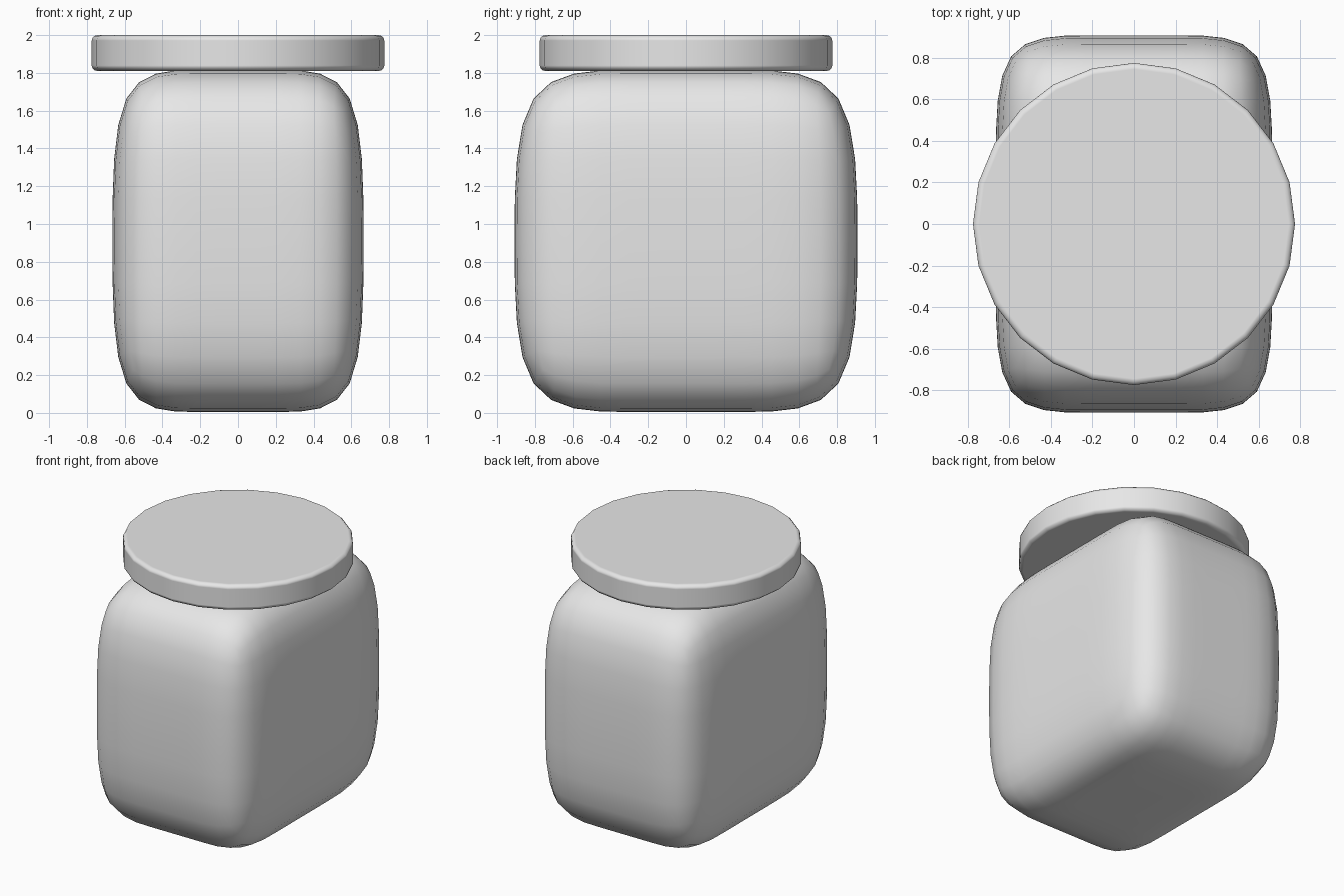
import bpy
import bmesh
from mathutils import Matrix, Vector

old = bpy.data.objects.get("Cube")
if old:
    bpy.data.objects.remove(old, do_unlink=True)

# One plain grey for the whole jar
grey = bpy.data.materials.new("light_grey")
grey.use_nodes = True
colour = (0.8, 0.8, 0.8, 1)
grey.diffuse_color = colour
grey.node_tree.nodes["Principled BSDF"].inputs["Base Color"].default_value = colour


def add_object(name, bm):
    bmesh.ops.recalc_face_normals(bm, faces=bm.faces)
    mesh = bpy.data.meshes.new(name)
    bm.to_mesh(mesh)
    bm.free()
    mesh.materials.append(grey)
    mesh.shade_smooth()
    obj = bpy.data.objects.new(name, mesh)
    bpy.context.collection.objects.link(obj)
    return obj


def cut(bm, co, normal):
    bmesh.ops.bisect_plane(bm, geom=bm.verts[:] + bm.edges[:] + bm.faces[:],
                           plane_co=co, plane_no=normal)


# Jar body: a box cut in thirds across and halves in height, then subdivided
half = Vector((0.665, 0.908, 0.905))
bm = bmesh.new()
bmesh.ops.create_cube(bm, size=2)
for axis in (Vector((1, 0, 0)), Vector((0, 1, 0))):
    for side in (-1, 1):
        cut(bm, axis * side / 3, axis)
cut(bm, Vector((0, 0, 0)), Vector((0, 0, 1)))
bmesh.ops.scale(bm, vec=half, verts=bm.verts)
bmesh.ops.translate(bm, vec=(0, 0, 0.91), verts=bm.verts)
body = add_object("jar_body", bm)
subdivision = body.modifiers.new("rounding", "SUBSURF")
subdivision.levels = subdivision.render_levels = 2

# Lid: a 24-sided disc with softened rims
bm = bmesh.new()
bmesh.ops.create_cone(bm, cap_ends=True, segments=24, radius1=0.775, radius2=0.775,
                      depth=0.19, matrix=Matrix.Translation((0, 0, 1.905)))
lid = add_object("jar_lid", bm)
bevel = lid.modifiers.new("soft_rim", "BEVEL")
bevel.width = 0.03
bevel.segments = 3
bevel.limit_method = "ANGLE"
bevel.harden_normals = True
